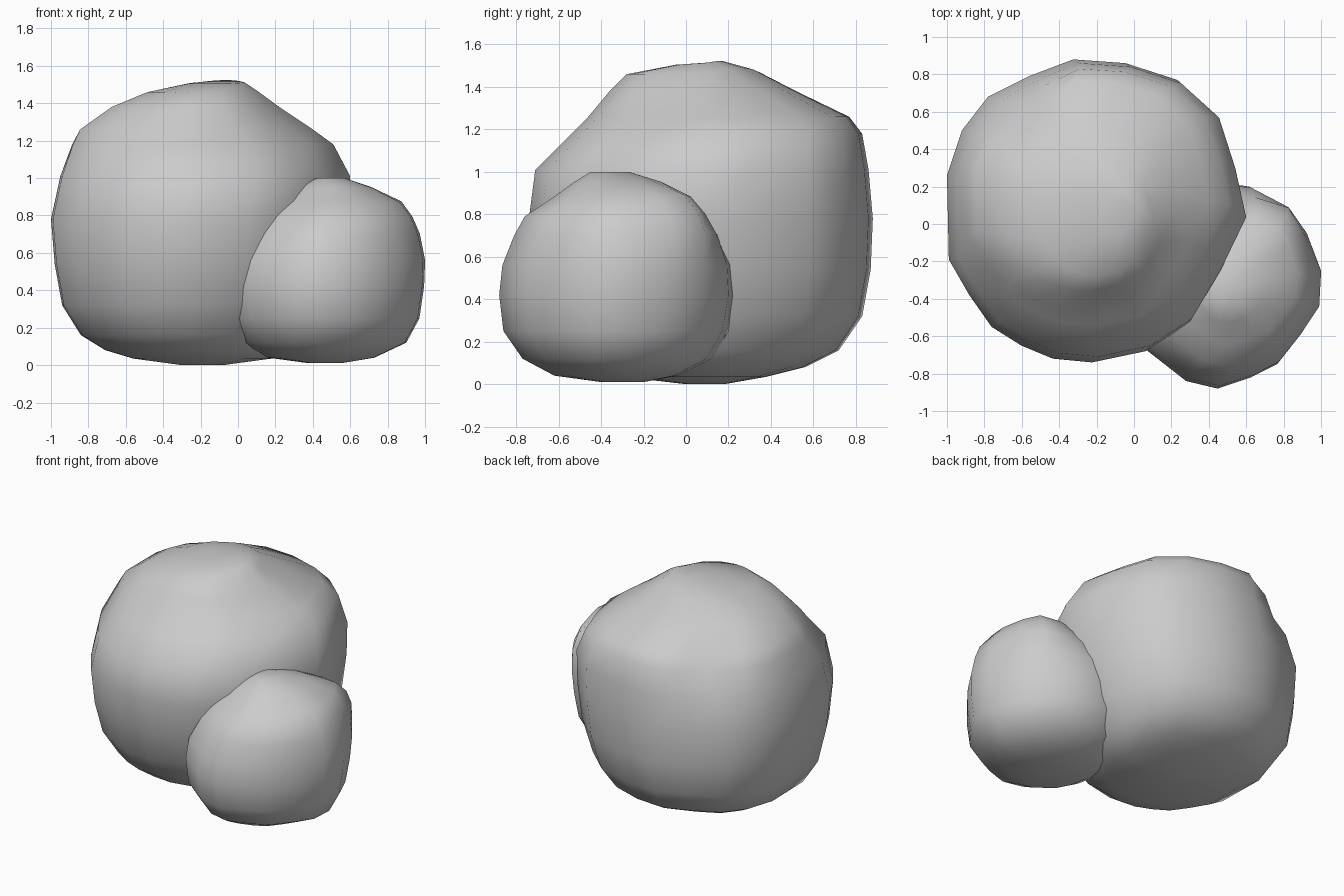
import bpy, bmesh
from mathutils import Vector
from math import exp


def boulder(name, outline, levels, pulls=()):
    """Loft a plan outline through levels (z, x0, x1, y0, y1), then push or pull corners."""
    ox = [p[0] for p in outline]
    oy = [p[1] for p in outline]
    ax, bx, ay, by = min(ox), max(ox), min(oy), max(oy)
    bm = bmesh.new()
    rings = []
    for z, x0, x1, y0, y1 in levels:
        rings.append([bm.verts.new((x0 + (x - ax) / (bx - ax) * (x1 - x0),
                                    y0 + (y - ay) / (by - ay) * (y1 - y0), z))
                      for x, y in outline])
    n = len(outline)
    for a, b in zip(rings, rings[1:]):
        for i in range(n):
            j = (i + 1) % n
            bm.faces.new((a[i], a[j], b[j], b[i]))
    bm.faces.new(rings[0])
    bm.faces.new(rings[-1])
    # chipped and bulging corners
    for target in pulls:
        t = Vector(target)
        near = min(bm.verts, key=lambda v: (v.co - t).length)
        centre, shift = near.co.copy(), t - near.co
        for v in bm.verts:
            v.co += shift * exp(-((v.co - centre).length / 0.2) ** 2)
    bmesh.ops.recalc_face_normals(bm, faces=bm.faces)
    for f in bm.faces:
        f.smooth = True
    mesh = bpy.data.meshes.new(name)
    bm.to_mesh(mesh)
    bm.free()
    ob = bpy.data.objects.new(name, mesh)
    bpy.context.collection.objects.link(ob)
    return ob


# large boulder
boulder("large_boulder",
        [(0.60, 0.03), (0.54, 0.3), (0.45, 0.58), (0.24, 0.77), (-0.04, 0.86), (-0.32, 0.88),
         (-0.56, 0.79), (-0.78, 0.68), (-0.92, 0.50), (-1.0, 0.26), (-0.99, -0.19),
         (-0.88, -0.38), (-0.76, -0.55), (-0.60, -0.65), (-0.43, -0.72), (-0.22, -0.74),
         (0.07, -0.68), (0.30, -0.53), (0.46, -0.26)],
        [(0.00, -0.30, -0.08, 0.00, 0.18), (0.035, -0.56, 0.18, -0.30, 0.38),
         (0.08, -0.71, 0.28, -0.43, 0.56), (0.16, -0.84, 0.37, -0.54, 0.72),
         (0.32, -0.94, 0.47, -0.64, 0.83), (0.54, -0.98, 0.55, -0.71, 0.87),
         (0.78, -1.00, 0.59, -0.74, 0.88), (1.01, -0.95, 0.60, -0.71, 0.86),
         (1.18, -0.89, 0.51, -0.54, 0.83), (1.26, -0.85, 0.40, -0.46, 0.77),
         (1.38, -0.67, 0.22, -0.36, 0.52), (1.46, -0.48, 0.11, -0.28, 0.36),
         (1.505, -0.26, 0.04, -0.04, 0.20)],
        pulls=[(-0.62, -0.17, 1.38), (-0.55, 0.57, 1.22), (-0.04, 0.27, 1.49)])

# small boulder leaning against its front right
boulder("small_boulder",
        [(1.0, -0.26), (0.92, -0.07), (0.82, 0.07), (0.62, 0.19), (0.40, 0.22), (0.20, 0.17),
         (0.05, 0.06), (-0.04, -0.12), (-0.06, -0.33), (-0.02, -0.52), (0.06, -0.67),
         (0.28, -0.84), (0.45, -0.88), (0.63, -0.82), (0.77, -0.75), (0.89, -0.60),
         (0.99, -0.45)],
        [(0.01, 0.38, 0.55, -0.40, -0.20), (0.04, 0.16, 0.73, -0.62, -0.04),
         (0.12, 0.03, 0.90, -0.77, 0.12), (0.25, -0.04, 0.97, -0.86, 0.20),
         (0.42, -0.06, 0.995, -0.88, 0.23), (0.56, -0.04, 1.00, -0.865, 0.22),
         (0.70, 0.04, 0.97, -0.81, 0.15), (0.79, 0.12, 0.93, -0.76, 0.07),
         (0.87, 0.20, 0.87, -0.64, 0.0), (0.95, 0.32, 0.71, -0.53, -0.12),
         (1.00, 0.42, 0.57, -0.45, -0.27)],
        pulls=[(0.81, 0.05, 0.82)])
